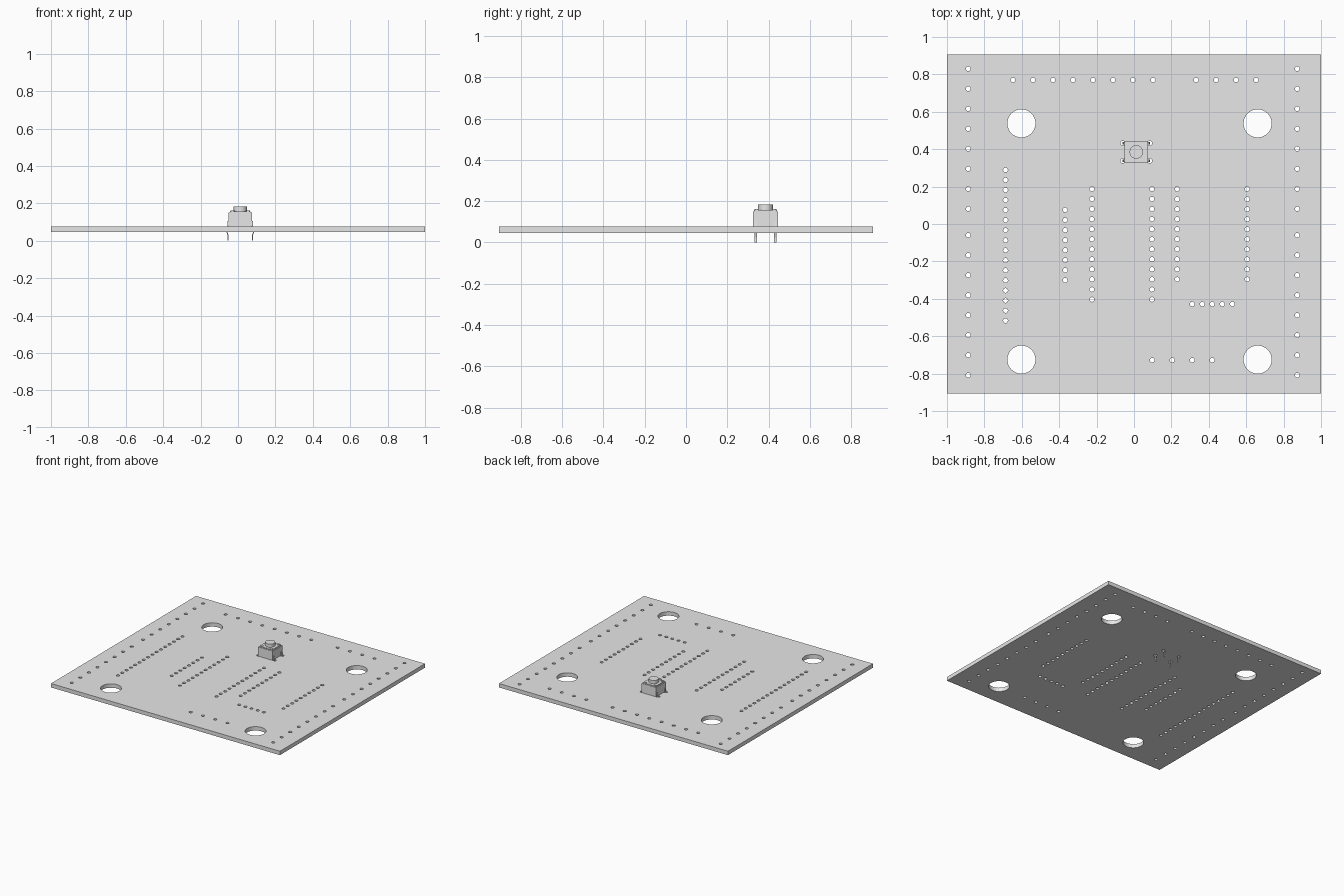
import bpy, bmesh, math
from mathutils import Matrix

cube = bpy.data.objects.get("Cube")
if cube:
    bpy.data.objects.remove(cube, do_unlink=True)

GREY = (0.8, 0.8, 0.8, 1)
grey = bpy.data.materials.new("light grey")
grey.use_nodes = True
grey.diffuse_color = GREY
grey.node_tree.nodes["Principled BSDF"].inputs["Base Color"].default_value = GREY

Z0, Z1 = 0.046, 0.077        # board underside and top
BX, BY = 0.012, 0.385        # push button centre
PIN_X, PIN_Y = 0.068, 0.047  # button leg offsets


def add_object(name, mesh, smooth=False):
    obj = bpy.data.objects.new(name, mesh)
    bpy.context.collection.objects.link(obj)
    mesh.materials.clear()
    mesh.materials.append(grey)
    if smooth:
        bpy.ops.object.select_all(action='DESELECT')
        obj.select_set(True)
        bpy.context.view_layer.objects.active = obj
        bpy.ops.object.shade_smooth_by_angle(angle=math.radians(35))
    return obj


def from_bmesh(name, bm, smooth=False):
    bmesh.ops.recalc_face_normals(bm, faces=bm.faces)
    mesh = bpy.data.meshes.new(name)
    bm.to_mesh(mesh)
    bm.free()
    return add_object(name, mesh, smooth)


def box(name, sx, sy, low, high):
    bm = bmesh.new()
    place = Matrix.Translation((BX, BY, (low + high) / 2))
    bmesh.ops.create_cube(bm, size=1, matrix=place @ Matrix.Diagonal((sx, sy, high - low, 1)))
    return from_bmesh(name, bm)


def cylinder(name, x, y, radius, low, high, sides):
    bm = bmesh.new()
    bmesh.ops.create_cone(bm, cap_ends=True, segments=sides, radius1=radius, radius2=radius,
                          depth=high - low, matrix=Matrix.Translation((x, y, (low + high) / 2)))
    return from_bmesh(name, bm, True)


# Board outline and hole loops, filled and extruded as one flat curve
curve = bpy.data.curves.new("board_outline", 'CURVE')
curve.dimensions = '2D'
curve.fill_mode = 'BOTH'
curve.extrude = (Z1 - Z0) / 2


def loop(points):
    spline = curve.splines.new('POLY')
    spline.points.add(len(points) - 1)
    for p, (x, y) in zip(spline.points, points):
        p.co = (x, y, 0, 1)
    spline.use_cyclic_u = True


def hole(x, y, radius=0.0125, sides=16):
    angles = [math.tau * i / sides for i in range(sides)]
    loop([(x + radius * math.cos(a), y + radius * math.sin(a)) for a in angles])


def hole_row(x, y, count, dx=0, dy=0):
    for i in range(count):
        hole(x + i * dx, y + i * dy)


loop([(-1, -0.905), (1, -0.905), (1, 0.905), (-1, 0.905)])

# Mounting holes
for x in (-0.602, 0.661):
    for y in (-0.725, 0.538):
        hole(x, y, 0.075, 48)

# Edge holes at the wide pitch
WIDE, FINE = 0.107, 0.0537
for x in (-0.886, 0.873):
    for y in (0.83, -0.06):
        hole_row(x, y, 8, dy=-WIDE)
hole_row(-0.647, 0.77, 8, dx=WIDE)
hole_row(0.332, 0.77, 4, dx=WIDE)
hole_row(0.097, -0.728, 4, dx=WIDE)

# Inner header holes at the fine pitch: x, top y, count
for x, y, count in ((-0.687, 0.289, 16), (-0.368, 0.075, 8), (-0.225, 0.187, 12),
                    (0.096, 0.187, 12), (0.231, 0.187, 10), (0.605, 0.187, 10)):
    hole_row(x, y, count, dy=-FINE)
hole_row(0.311, -0.428, 5, dx=FINE)

# Holes for the button legs
for sx in (-1, 1):
    for sy in (-1, 1):
        hole(BX + sx * (PIN_X + 0.004), BY + sy * PIN_Y)

outline = bpy.data.objects.new("board_outline", curve)
bpy.context.collection.objects.link(outline)
bpy.context.view_layer.update()
graph = bpy.context.evaluated_depsgraph_get()
board_mesh = bpy.data.meshes.new_from_object(outline.evaluated_get(graph))
bpy.data.objects.remove(outline, do_unlink=True)
board = add_object("board", board_mesh)
board.location.z = (Z0 + Z1) / 2
for poly in board_mesh.polygons:
    poly.use_smooth = False

# Push button: housing, cover plate and plunger
box("button_housing", 0.126, 0.12, Z1, 0.15)
box("button_cover", 0.112, 0.112, 0.15, 0.157)
cylinder("button_plunger", BX, BY, 0.036, 0.157, 0.183, 32)

# Bent strip legs and corner rivets
PATH = ((0.058, 0.105), (0.067, 0.105), (0.069, 0.08), (0.073, 0.045), (0.067, 0.025), (0.068, 0))
THICK, WIDTH = 0.005, 0.012
for sx, side in ((-1, "right"), (1, "left")):
    for sy, end in ((-1, "front"), (1, "back")):
        bm = bmesh.new()
        inner = [(x - THICK, z - (THICK if z > 0.1 else 0)) for x, z in PATH]
        y = BY + sy * PIN_Y
        rows = [[bm.verts.new((BX + sx * x, y + dy, z)) for dy in (-WIDTH / 2, WIDTH / 2)]
                for x, z in list(PATH) + inner[::-1]]
        n = len(rows)
        for i in range(n):
            a, b = rows[i], rows[(i + 1) % n]
            bm.faces.new((a[0], b[0], b[1], a[1]))
        # Close both sides of the strip with quads
        for i in range(len(PATH) - 1):
            for k in (0, 1):
                bm.faces.new([rows[j][k] for j in (i, i + 1, n - 2 - i, n - 1 - i)])
        from_bmesh(f"button_leg_{end}_{side}", bm)
        cylinder(f"button_rivet_{end}_{side}", BX + sx * 0.042, BY + sy * 0.043,
                 0.01, 0.15, 0.161, 16)
